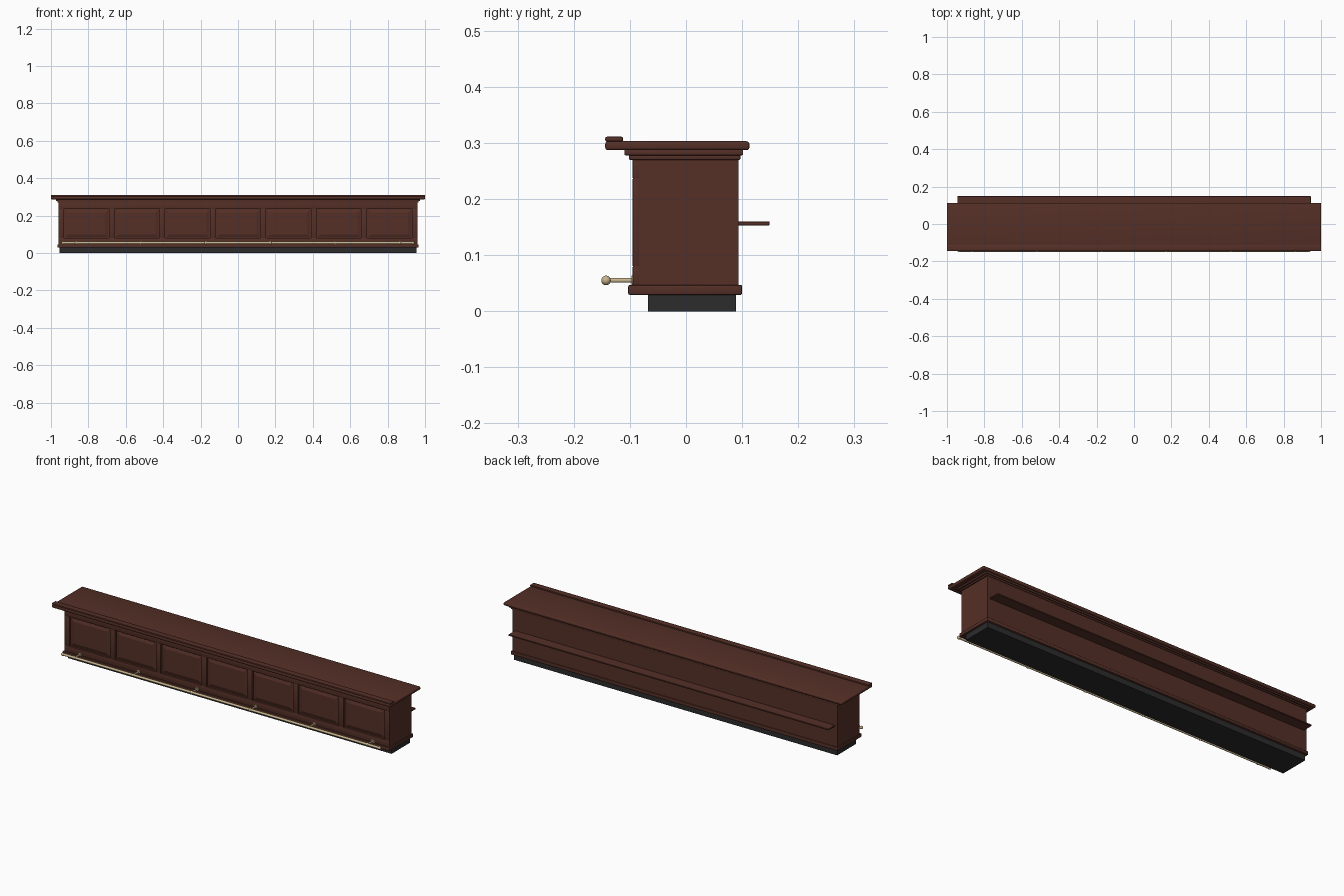
import bpy, bmesh, math
from mathutils import Matrix

if "Cube" in bpy.data.objects:
    bpy.data.objects.remove(bpy.data.objects["Cube"])


def material(name, rgb):
    m = bpy.data.materials.new(name)
    m.diffuse_color = (*rgb, 1)
    m.use_nodes = True
    m.node_tree.nodes["Principled BSDF"].inputs["Base Color"].default_value = m.diffuse_color
    return m


WOOD = material("dark_mahogany", (0.090, 0.029, 0.020))
BLACK = material("black_plinth", (0.025, 0.025, 0.027))
BRASS = material("pale_brass", (0.58, 0.46, 0.27))


def finish(name, bm, mat, smooth=False):
    bmesh.ops.recalc_face_normals(bm, faces=bm.faces)
    me = bpy.data.meshes.new(name)
    bm.to_mesh(me)
    bm.free()
    me.materials.append(mat)
    ob = bpy.data.objects.new(name, me)
    bpy.context.collection.objects.link(ob)
    if smooth:
        bpy.ops.object.select_all(action='DESELECT')
        ob.select_set(True)
        bpy.context.view_layer.objects.active = ob
        bpy.ops.object.shade_smooth_by_angle(angle=math.radians(40))
    return ob


def box(name, x, y, z, mat=WOOD, bevel=0.0, segments=2):
    """Box from (min, max) pairs, with optional rounded edges."""
    bm = bmesh.new()
    bmesh.ops.create_cube(bm, size=1)
    for v in bm.verts:
        v.co = [r[0] if c < 0 else r[1] for c, r in zip(v.co, (x, y, z))]
    if bevel:
        bmesh.ops.bevel(bm, geom=bm.edges[:], offset=bevel, segments=segments,
                        profile=0.5, affect='EDGES')
    return finish(name, bm, mat, smooth=bevel > 0)


def rod(name, center, radius, length, axis, sides=16):
    bm = bmesh.new()
    turn = Matrix.Rotation(math.pi / 2, 4, 'Y' if axis == 'X' else 'X')
    bmesh.ops.create_cone(bm, cap_ends=True, segments=sides, radius1=radius,
                          radius2=radius, depth=length,
                          matrix=Matrix.Translation(center) @ turn)
    return finish(name, bm, BRASS, True)


def ball(name, center, radius):
    bm = bmesh.new()
    bmesh.ops.create_uvsphere(bm, u_segments=16, v_segments=10, radius=radius,
                              matrix=Matrix.Translation(center))
    return finish(name, bm, BRASS, True)


# Carcass, plinth and mouldings
box("plinth", (-0.955, 0.955), (-0.068, 0.089), (0, 0.031), BLACK)
box("base_moulding", (-0.966, 0.966), (-0.103, 0.100), (0.029, 0.047), bevel=0.003)
box("counter_body", (-0.96, 0.96), (-0.084, 0.094), (0.045, 0.272))
box("lower_cornice", (-0.966, 0.966), (-0.102, 0.097), (0.270, 0.279), bevel=0.002)
box("upper_cornice", (-0.974, 0.974), (-0.110, 0.102), (0.278, 0.288), bevel=0.002)

# Counter top with raised customer edge
box("counter_top", (-1, 1), (-0.144, 0.113), (0.287, 0.303), bevel=0.005, segments=3)
box("top_edge_lip", (-1, 1), (-0.144, 0.0 - 0.112), (0.3025, 0.311), bevel=0.003)

# Staff side shelf
box("back_shelf", (-0.945, 0.945), (0.092, 0.149), (0.153, 0.160), bevel=0.001, segments=1)

# Front frame: rails, eight stiles, seven raised panels
box("front_top_rail", (-0.96, 0.96), (-0.095, -0.083), (0.236, 0.271), bevel=0.0015)
box("front_bottom_rail", (-0.96, 0.96), (-0.095, -0.083), (0.046, 0.080), bevel=0.0015)
PITCH = 0.27
for i in range(8):
    cx = -0.945 + PITCH * i
    box(f"front_stile_{i + 1}", (cx - 0.015, cx + 0.015), (-0.095, -0.083),
        (0.079, 0.237), bevel=0.0015)


def raised_panel(name, cx):
    bm = bmesh.new()
    loops = []
    # outer edge on the body, sloping up to the raised field
    for hw, z0, z1, y in ((0.116, 0.084, 0.232, -0.0835),
                          (0.116, 0.084, 0.232, -0.0855),
                          (0.098, 0.100, 0.216, -0.0915)):
        loops.append([bm.verts.new((cx + sx * hw, y, z)) for sx, z in
                      ((-1, z0), (1, z0), (1, z1), (-1, z1))])
    for a, b in zip(loops, loops[1:]):
        for k in range(4):
            n = (k + 1) % 4
            bm.faces.new((a[k], a[n], b[n], b[k]))
    bm.faces.new(loops[0][::-1])
    bm.faces.new(loops[-1])
    return finish(name, bm, WOOD)


for i in range(7):
    raised_panel(f"front_panel_{i + 1}", -0.81 + PITCH * i)

# Brass foot rail with ball ends, brackets and wall flanges
RY, RZ = -0.1425, 0.055
rod("foot_rail", (0, RY, RZ), 0.0065, 1.87, 'X')
for s, side in ((-1, "left"), (1, "right")):
    ball(f"rail_end_{side}", (s * 0.935, RY, RZ), 0.0085)
for i in range(6):
    bx = -0.865 + 0.346 * i
    rod(f"rail_bracket_{i + 1}", (bx, (RY - 0.094) / 2, RZ), 0.0042, 0.0485, 'Y', 12)
    rod(f"rail_flange_{i + 1}", (bx, -0.096, RZ), 0.009, 0.003, 'Y')
    ball(f"rail_collar_{i + 1}", (bx, RY, RZ), 0.0085)
